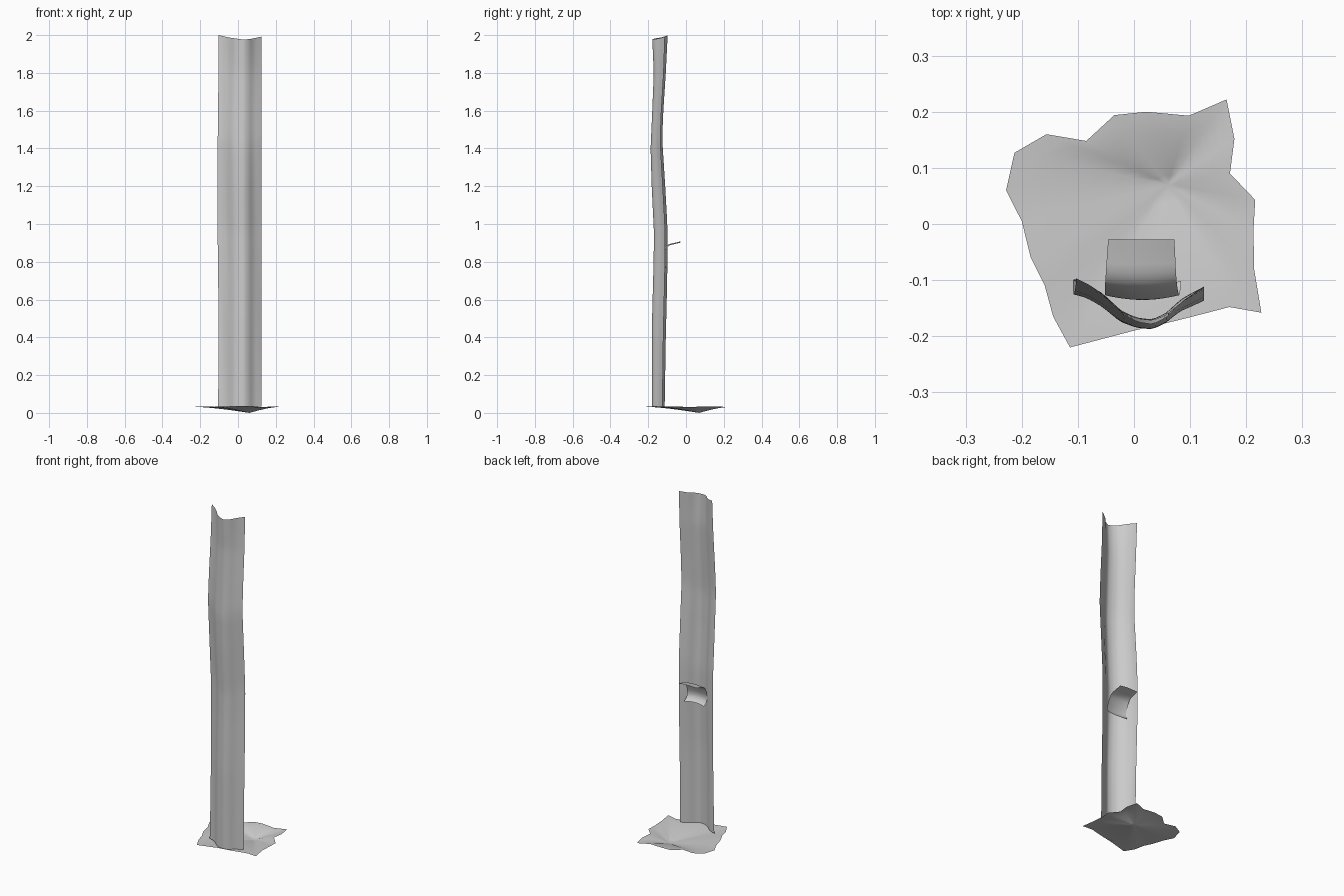
import bpy, bmesh, math
from mathutils import Vector

if "Cube" in bpy.data.objects:
    bpy.data.objects.remove(bpy.data.objects["Cube"])


def interp(pts, t):
    """Smooth interpolation through sorted (t, value) pairs."""
    if t <= pts[0][0]:
        return pts[0][1]
    for (a, va), (b, vb) in zip(pts, pts[1:]):
        if t <= b:
            k = (t - a) / (b - a)
            return va + (vb - va) * k
    return pts[-1][1]


def sheet(name, fn, nu, nv, flip=False):
    """Open grid surface from fn(u, v) with u, v in 0..1."""
    bm = bmesh.new()
    g = [[bm.verts.new(fn(i / nu, j / nv)) for i in range(nu + 1)] for j in range(nv + 1)]
    for j in range(nv):
        for i in range(nu):
            q = [g[j][i], g[j][i + 1], g[j + 1][i + 1], g[j + 1][i]]
            bm.faces.new(q[::-1] if flip else q)
    finish(name, bm)


def finish(name, bm):
    me = bpy.data.meshes.new(name)
    bm.to_mesh(me)
    bm.free()
    for p in me.polygons:
        p.use_smooth = True
    ob = bpy.data.objects.new(name, me)
    bpy.context.collection.objects.link(ob)


# Tall bent bark sheet: cross-section curve, swaying edge and front lines
section = [(0, 0), (.1, .12), (.22, .36), (.36, .78), (.48, .95), (.6, 1),
           (.7, .85), (.82, .5), (1, .18)]
edge_y = [(.03, -.113), (.4, -.107), (.6, -.102), (.8, -.098), (1, -.099), (1.2, -.110),
          (1.45, -.126), (1.6, -.12), (1.8, -.107), (2, -.097)]
front_y = [(.03, -.180), (.5, -.180), (.8, -.172), (.95, -.170), (1.2, -.182),
           (1.4, -.188), (1.6, -.179), (1.8, -.171), (2, -.180)]
top_z = [(0, 2.0), (.25, 1.987), (.58, 1.976), (.75, 1.98), (1, 1.992)]


def bark(u, v):
    z = .033 + v * (interp(top_z, u) - .033)
    k = interp(section, u)
    a, b = interp(edge_y, z), interp(front_y, z)
    ripple = .004 * math.sin(5.5 * z + 9 * u) * math.sin(math.pi * u)
    x = -.106 + .231 * u + .003 * math.sin(4 * z) * (1 - u)
    return Vector((x, a + (b - a) * k + ripple * (1 - k), z))


sheet("bark_slab", bark, 24, 60)

# Small curled shelf behind the slab
curl = [(-.028, .906), (-.055, .899), (-.085, .892), (-.103, .880), (-.113, .862),
        (-.121, .840), (-.127, .818), (-.126, .798), (-.117, .782), (-.101, .769)]


def shelf(u, v):
    s = [(i / (len(curl) - 1), p) for i, p in enumerate(curl)]
    y = interp([(t, p[0]) for t, p in s], v)
    z = interp([(t, p[1]) for t, p in s], v)
    bow = 1 - (2 * u - 1) ** 2
    w0, w1 = -.046 - .006 * math.sin(math.pi * v), .072 + .012 * v
    return Vector((w0 + (w1 - w0) * u, y - .012 * v * bow, z + .004 * bow - .004 * u))


sheet("curled_shelf", shelf, 12, 18)

# Shallow ragged base dish: outline pulled in to a low point
rim = [(-.114, -.22), (0, -.19), (.085, -.17), (.17, -.148), (.227, -.158), (.214, -.08),
       (.213, -.01), (.216, .043), (.171, .09), (.179, .152), (.165, .222), (.098, .193),
       (.022, .2), (-.035, .194), (-.085, .148), (-.156, .16), (-.213, .127),
       (-.228, .06), (-.2, .005), (-.184, -.06), (-.159, -.11), (-.144, -.165)]
bm = bmesh.new()
low = Vector((.06, .07))
rings = 8
center = bm.verts.new((low.x, low.y, 0))
prev = None
for r in range(1, rings + 1):
    t = r / rings
    ring = []
    for i, p in enumerate(rim):
        q = low.lerp(Vector(p), t)
        ring.append(bm.verts.new((q.x, q.y, .035 * (1 - (1 - t) ** 1.4) + .002 * t * math.sin(i * 1.7) - .002 * t)))
    for i in range(len(rim)):
        j = (i + 1) % len(rim)
        if prev:
            bm.faces.new((prev[i], ring[i], ring[j], prev[j]))
        else:
            bm.faces.new((center, ring[i], ring[j]))
    prev = ring
finish("base_dish", bm)
